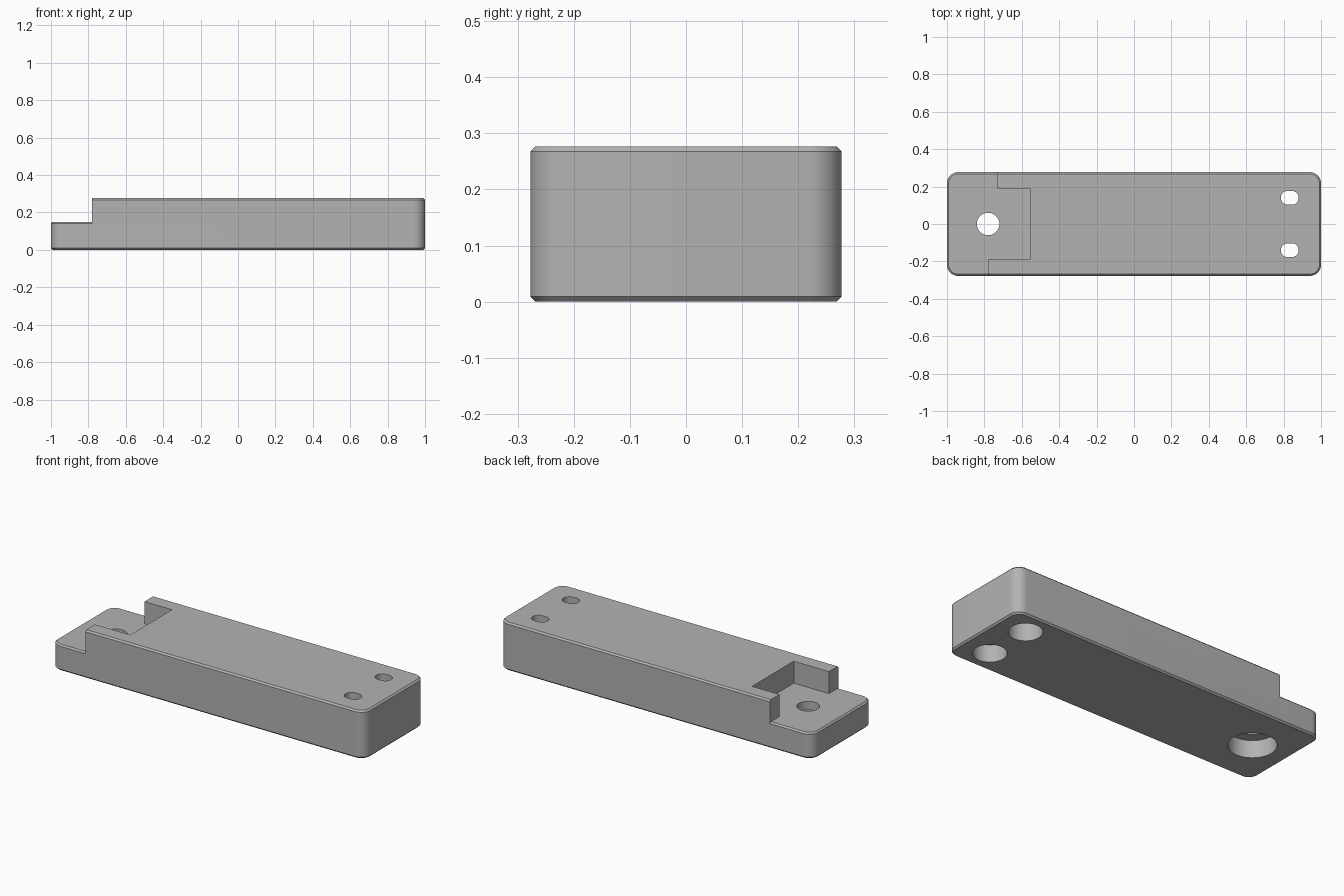
import bpy
import bmesh
import math
from mathutils import Vector

cube = bpy.data.objects.get("Cube")
if cube:
    bpy.data.objects.remove(cube, do_unlink=True)

grey = bpy.data.materials.new("plain grey")
grey.use_nodes = True
COLOUR = (0.45, 0.45, 0.45, 1)
grey.diffuse_color = COLOUR
grey.node_tree.nodes["Principled BSDF"].inputs["Base Color"].default_value = COLOUR

LENGTH, WIDTH, HEIGHT = 2.0, 0.555, 0.277
LEDGE, CHAMFER, CORNER = 0.15, 0.009, 0.06


def rounded_ring(bm, w, d, r, centre, z, steps=12):
    """Ring of vertices around a rounded rectangle; w = d = 2r gives a circle."""
    ring = []
    for q, (sx, sy) in enumerate([(1, 1), (-1, 1), (-1, -1), (1, -1)]):
        for i in range(steps + 1):
            a = (q + i / steps) * math.pi / 2
            p = Vector((sx * (w / 2 - r) + r * math.cos(a),
                        sy * (d / 2 - r) + r * math.sin(a), z))
            ring.append(bm.verts.new(p + Vector((*centre, 0))))
    return ring


def make_prism(name, w, d, r, z0, z1, centre=(0, 0), chamfer=0):
    levels = [(z0, 0), (z1, 0)]
    if chamfer:
        levels = [(z0, chamfer), (z0 + chamfer, 0), (z1 - chamfer, 0), (z1, chamfer)]
    bm = bmesh.new()
    rings = [rounded_ring(bm, w - 2 * c, d - 2 * c, r - c, centre, z) for z, c in levels]
    for a, b in zip(rings, rings[1:]):
        for i in range(len(a)):
            j = (i + 1) % len(a)
            bm.faces.new((a[i], a[j], b[j], b[i]))
    bm.faces.new(rings[0][::-1])
    bm.faces.new(rings[-1])
    bmesh.ops.remove_doubles(bm, verts=bm.verts, dist=1e-5)
    return finish(name, bm)


def make_extrusion(name, outline, z0, z1):
    bm = bmesh.new()
    face = bm.faces.new([bm.verts.new((x, y, z0)) for x, y in outline])
    top = bmesh.ops.extrude_face_region(bm, geom=[face])["geom"]
    bmesh.ops.translate(bm, vec=(0, 0, z1 - z0),
                        verts=[v for v in top if isinstance(v, bmesh.types.BMVert)])
    return finish(name, bm)


def finish(name, bm):
    bmesh.ops.recalc_face_normals(bm, faces=bm.faces)
    mesh = bpy.data.meshes.new(name)
    bm.to_mesh(mesh)
    bm.free()
    mesh.materials.append(grey)
    obj = bpy.data.objects.new(name, mesh)
    bpy.context.collection.objects.link(obj)
    return obj


def cut(target, cutter):
    """Subtract the cutter, then remove it."""
    mod = target.modifiers.new("cut", "BOOLEAN")
    mod.operation = "DIFFERENCE"
    mod.solver = "EXACT"
    mod.object = cutter
    bpy.context.view_layer.objects.active = target
    bpy.ops.object.modifier_apply(modifier=mod.name)
    bpy.data.objects.remove(cutter, do_unlink=True)


# Main block and the chamfered ledge that shapes the notch floor
block = make_prism("mounting_block", LENGTH, WIDTH, CORNER, 0, HEIGHT, chamfer=CHAMFER)
ledge = make_prism("ledge_shape", LENGTH, WIDTH, CORNER, -0.1, LEDGE, chamfer=CHAMFER)

# Stepped end notch
notch = make_extrusion("notch_cutter", [
    (-1.2, -0.4), (-0.78, -0.4), (-0.78, -0.19), (-0.555, -0.19),
    (-0.555, 0.19), (-0.73, 0.19), (-0.73, 0.4), (-1.2, 0.4)],
    LEDGE - CHAMFER + 0.0005, 0.4)
cut(notch, ledge)
cut(block, notch)

# Holes with round counterbores underneath: position, opening, bore radius
for x, y, w, d, bore in [(-0.78, 0, 0.12, 0.12, 0.125),
                         (0.833, 0.14, 0.095, 0.074, 0.088),
                         (0.833, -0.14, 0.095, 0.074, 0.088)]:
    cut(block, make_prism("hole_cutter", w, d, d / 2, -0.1, 0.4, (x, y)))
    cut(block, make_prism("bore_cutter", 2 * bore, 2 * bore, bore, -0.1, 0.1, (x, y)))

# Smooth corners and bores, crisp edges elsewhere
bpy.ops.object.select_all(action="DESELECT")
block.select_set(True)
bpy.context.view_layer.objects.active = block
bpy.ops.object.shade_smooth_by_angle(angle=math.radians(30))
